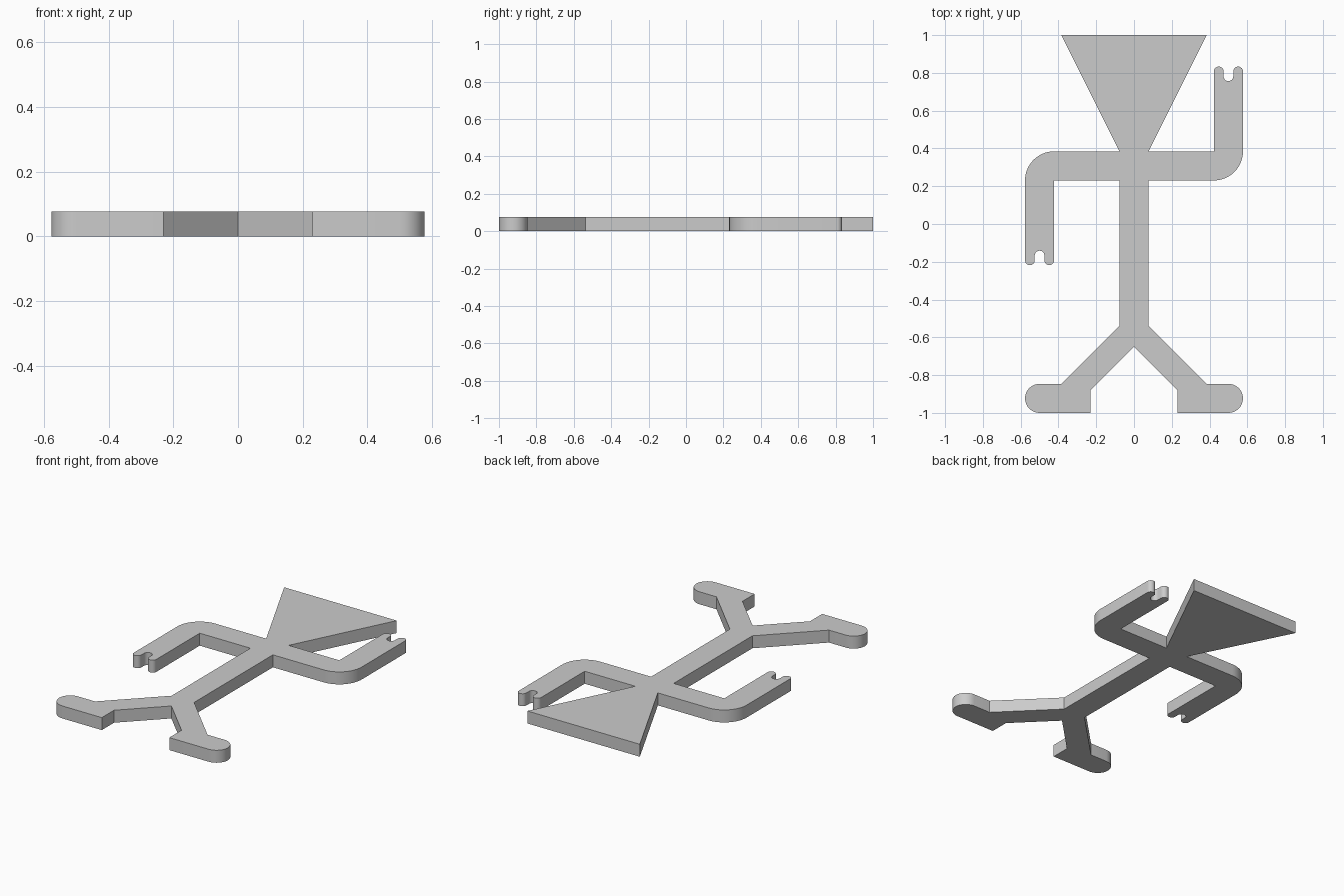
import bpy, bmesh
from math import cos, sin, radians

if "Cube" in bpy.data.objects:
    bpy.data.objects.remove(bpy.data.objects["Cube"])

U = 1 / 13          # design grid unit: the figure is 26 units long
THICK = 0.077


def arc(cx, cy, r, a0, a1, n=16):
    angles = [radians(a0 + (a1 - a0) * i / n) for i in range(n + 1)]
    return [(cx + r * cos(a), cy + r * sin(a)) for a in angles]


# Head: wide flat-topped triangle
head = [(5, 13), (-5, 13)]

# Raised arm: rounded elbow, two round fingers with a slot between them
f = 1 / 3
raised_arm = ([(1, 3)] + arc(5.5, 5, 2, -90, 0)
              + arc(7.5 - f, 10.5, f, 0, 180)
              + arc(6.5, 10.17, f, 0, -180)
              + arc(5.5 + f, 10.5, f, 0, 180)
              + [(5.5, 5), (1, 5)])

# Lowered arm: the same arm turned half a circle about the chest
lowered_arm = [(-x, 8 - y) for x, y in raised_arm]

# Leg with a round-toed foot, mirrored for the other side
right_leg = ([(3, -11.45), (3, -13)] + arc(6.5, -12, 1, -90, 90)
             + [(5, -11), (1, -7)])
left_leg = [(-x, y) for x, y in reversed(right_leg)]
crotch = [(0, -8.45)]

# Join the parts into one outline and extrude it into a flat plate
outline = head + lowered_arm + left_leg + crotch + right_leg + raised_arm
bm = bmesh.new()
base = bm.faces.new([bm.verts.new((x * U, y * U, 0)) for x, y in outline])
top = bmesh.ops.extrude_face_region(bm, geom=[base], use_keep_orig=True)["geom"]
bmesh.ops.translate(bm, vec=(0, 0, THICK),
                    verts=[g for g in top if isinstance(g, bmesh.types.BMVert)])
bmesh.ops.recalc_face_normals(bm, faces=bm.faces)

mesh = bpy.data.meshes.new("flat_stick_figure")
bm.to_mesh(mesh)
bm.free()
figure = bpy.data.objects.new("flat_stick_figure", mesh)
bpy.context.collection.objects.link(figure)

# Smooth the rounded ends, keep the corners sharp
bpy.context.view_layer.objects.active = figure
figure.select_set(True)
bpy.ops.object.shade_smooth_by_angle(angle=radians(30))
